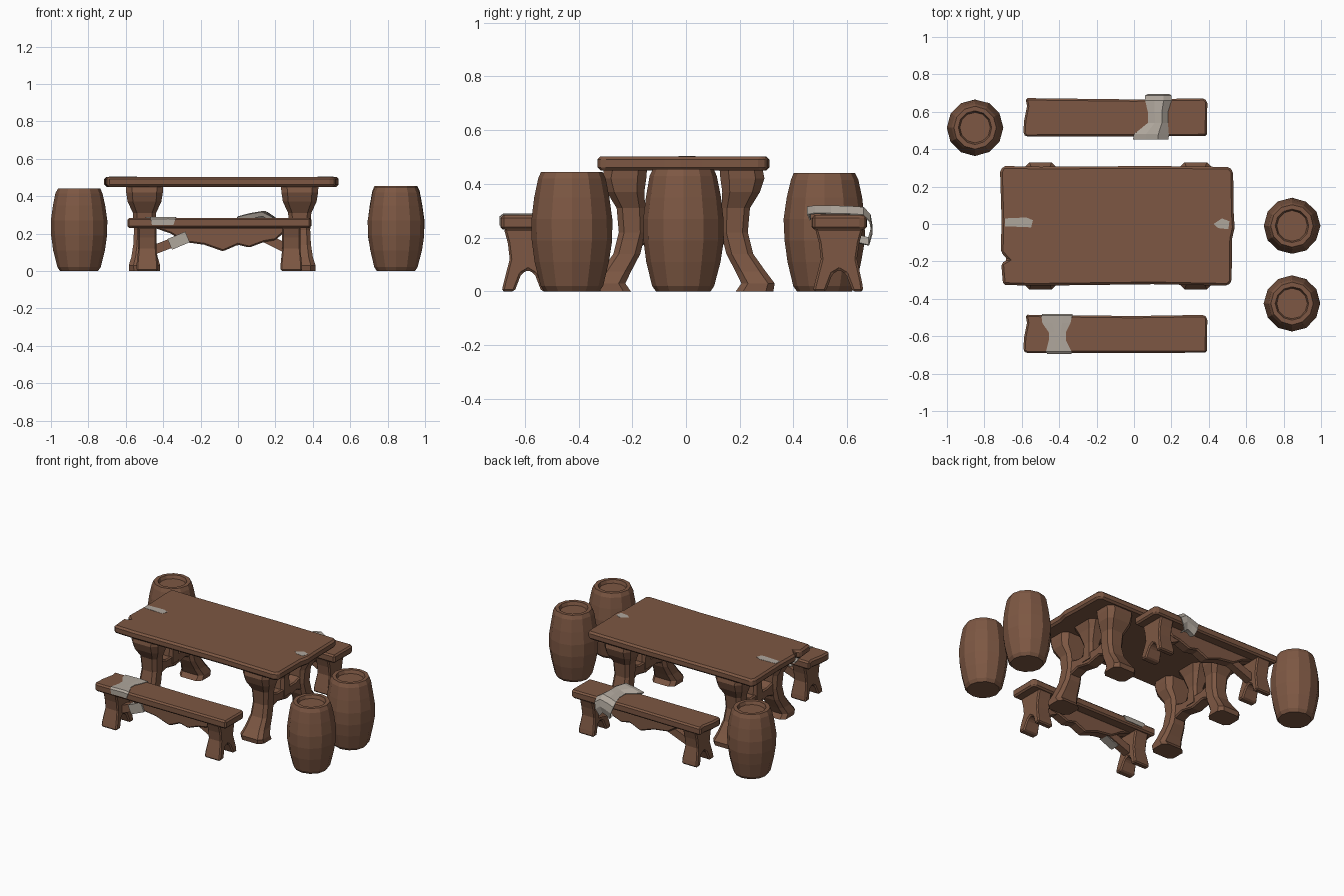
import bpy, bmesh, math, random
from mathutils import Vector

if "Cube" in bpy.data.objects:
    bpy.data.objects.remove(bpy.data.objects["Cube"])

random.seed(4)


def material(name, rgb):
    m = bpy.data.materials.new(name)
    m.diffuse_color = (*rgb, 1)
    m.use_nodes = True
    m.node_tree.nodes["Principled BSDF"].inputs["Base Color"].default_value = m.diffuse_color
    return m


wood = material("brown wood", (0.205, 0.096, 0.056))
grey = material("pale grey cloth", (0.43, 0.385, 0.335))


def finish(name, bm, mat, bevel=0.0):
    bmesh.ops.recalc_face_normals(bm, faces=bm.faces)
    me = bpy.data.meshes.new(name)
    bm.to_mesh(me)
    bm.free()
    me.materials.append(mat)
    ob = bpy.data.objects.new(name, me)
    bpy.context.collection.objects.link(ob)
    if bevel:
        mod = ob.modifiers.new("worn edges", 'BEVEL')
        mod.width, mod.segments, mod.limit_method = bevel, 1, 'ANGLE'
    return ob


def prism(name, pts, axis, lo, hi, mat=wood, bevel=0.008):
    """Extrude a 2D outline along x, y or z."""
    def place(p, d):
        return {'x': (d, p[0], p[1]), 'y': (p[0], d, p[1]), 'z': (p[0], p[1], d)}[axis]
    bm = bmesh.new()
    a = [bm.verts.new(place(p, lo)) for p in pts]
    b = [bm.verts.new(place(p, hi)) for p in pts]
    bm.faces.new(a)
    bm.faces.new(b)
    for i in range(len(pts)):
        j = (i + 1) % len(pts)
        bm.faces.new((a[i], a[j], b[j], b[i]))
    return finish(name, bm, mat, bevel)


def skin(name, rings, mat=wood):
    """Join closed rings of points into a capped solid."""
    bm = bmesh.new()
    vs = [[bm.verts.new(p) for p in r] for r in rings]
    n = len(vs[0])
    for a, b in zip(vs, vs[1:]):
        for i in range(n):
            bm.faces.new((a[i], a[(i + 1) % n], b[(i + 1) % n], b[i]))
    bm.faces.new(vs[0])
    bm.faces.new(vs[-1])
    return finish(name, bm, mat)


def post(name, sections):
    """Loft chamfered rectangles (cx, cy, z, half x, half y)."""
    rings = []
    for cx, cy, z, hx, hy in sections:
        c = 0.4 * min(hx, hy)
        ring = [(hx, hy - c), (hx - c, hy), (c - hx, hy), (-hx, hy - c),
                (-hx, c - hy), (c - hx, -hy), (hx - c, -hy), (hx, c - hy)]
        rings.append([(cx + x, cy + y, z) for x, y in ring])
    return skin(name, rings)


def bar(name, a, b, w, mat=wood):
    """Square strut between two points."""
    a, b = Vector(a), Vector(b)
    d = (b - a).normalized()
    s = d.cross(Vector((0, 1, 0))).normalized() * w
    t = d.cross(s).normalized() * w
    return skin(name, [[p + s + t, p - s + t, p - s - t, p + s - t] for p in (a, b)], mat)


# Barrels: bulged staves with a recessed lid
def barrel(name, x, y, h):
    prof = [(0.102, 0), (0.116, 0.02), (0.138, 0.11), (0.150, 0.19), (0.151, 0.27), (0.140, 0.35),
            (0.126, h - 0.025), (0.114, h), (0.090, h), (0.082, h - 0.022)]
    rings = []
    for r, z in prof:
        ring = []
        for i in range(12):
            a = i * math.tau / 12
            k = r * (1 + random.uniform(-0.012, 0.006))
            ring.append((x + k * math.cos(a), y + k * math.sin(a), z))
        rings.append(ring)
    skin(name, rings)


barrel("front_right_barrel", 0.845, -0.425, 0.445)
barrel("middle_right_barrel", 0.845, -0.01, 0.455)
barrel("back_left_barrel", -0.85, 0.515, 0.44)

# Table top with worn, notched outline
top = [(-0.70, -0.325), (-0.55, -0.33), (0.1, -0.322), (0.50, -0.33), (0.522, -0.31), (0.524, -0.08),
       (0.538, -0.02), (0.533, 0.06), (0.53, 0.28), (0.51, 0.305), (0.1, 0.31), (-0.5, 0.306),
       (-0.70, 0.31), (-0.716, 0.28), (-0.708, 0.02), (-0.712, -0.15), (-0.69, -0.175),
       (-0.675, -0.19), (-0.71, -0.21)]
prism("table_top", top, 'z', 0.45, 0.503, bevel=0.012)

# Table end frames: curved legs, cross beams and a short centre post
for side, cx in (("left", -0.5), ("right", 0.33)):
    for end, s in (("front", -1), ("back", 1)):
        shape = [(0.265, 0, 0.084, 0.07), (0.278, 0.03, 0.084, 0.062), (0.25, 0.075, 0.07, 0.056),
                 (0.21, 0.14, 0.06, 0.05), (0.19, 0.22, 0.056, 0.05), (0.195, 0.31, 0.062, 0.053),
                 (0.215, 0.37, 0.09, 0.07), (0.22, 0.42, 0.098, 0.082), (0.215, 0.455, 0.10, 0.08)]
        post(f"table_{end}_{side}_leg",
             [(cx, s * y - 0.01, z, hx, hy) for y, z, hx, hy in shape])
    beam = [(-0.2, 0.16), (-0.1, 0.19), (0, 0.17), (0.1, 0.19), (0.18, 0.16),
            (0.18, 0.28), (0.08, 0.25), (-0.1, 0.25), (-0.2, 0.28)]
    prism(f"table_{side}_cross_beam", beam, 'x', cx - 0.04, cx + 0.04)
    post(f"table_{side}_centre_post", [(cx, -0.01, 0.2, 0.045, 0.05), (cx, -0.01, 0.32, 0.04, 0.04),
                                       (cx, -0.01, 0.40, 0.06, 0.07), (cx, -0.01, 0.455, 0.08, 0.10)])

# Small grey patches set on the table
prism("left_table_patch", [(-0.69, -0.012), (-0.55, -0.018), (-0.54, 0.02), (-0.575, 0.035), (-0.69, 0.03)],
      'z', 0.499, 0.5045, grey, 0)
prism("right_table_patch", [(0.425, 0), (0.45, -0.022), (0.505, -0.028), (0.51, 0.015), (0.47, 0.03)],
      'z', 0.499, 0.5045, grey, 0)


# Benches: seat, forked legs, wavy apron and diagonal struts
def bench(label, cy):
    seat = [(-0.575, -0.103), (0.39, -0.10), (0.392, 0.085), (0.375, 0.102), (0.0, 0.096),
            (-0.58, 0.103), (-0.572, 0.06), (-0.588, -0.02), (-0.592, -0.09)]
    prism(f"{label}_bench_seat", [(x, y + cy) for x, y in seat], 'z', 0.23, 0.284, bevel=0.010)
    fork = [(-0.098, 0), (-0.05, 0), (-0.025, 0.065), (0, 0.08), (0.025, 0.065), (0.05, 0), (0.09, 0),
            (0.085, 0.035), (0.066, 0.12), (0.075, 0.18), (0.09, 0.235), (-0.09, 0.235),
            (-0.075, 0.18), (-0.068, 0.12), (-0.09, 0.035)]
    for side, cx in (("left", -0.485), ("right", 0.285)):
        leg = prism(f"{label}_bench_{side}_leg", [(y + cy, z) for y, z in fork], 'x',
                    cx - 0.05, cx + 0.05)
        # Flare the feet
        for v in leg.data.vertices:
            if v.co.z < 0.038:
                v.co.x = cx + (v.co.x - cx) * 1.15
    apron = [(-0.46, 0.235), (-0.36, 0.20), (-0.29, 0.155), (-0.18, 0.14), (-0.08, 0.105), (0.0, 0.14),
             (0.06, 0.125), (0.14, 0.155), (0.2, 0.165), (0.28, 0.235)]
    prism(f"{label}_bench_apron", apron, 'y', cy - 0.035, cy + 0.035)
    bar(f"{label}_bench_left_strut", (-0.47, cy, 0.105), (-0.25, cy, 0.19), 0.025)
    bar(f"{label}_bench_right_strut", (0.28, cy, 0.11), (0.12, cy, 0.19), 0.025)


bench("front", -0.588)
bench("back", 0.57)
bar("front_bench_strut_wrap", (-0.365, -0.603, 0.142), (-0.27, -0.603, 0.182), 0.031, grey)


# Draped cloth: rows of (y, z, x0, x1) with a raised middle fold
def cloth(name, rows, fold):
    bm = bmesh.new()
    grid = []
    for y, z, x0, x1 in rows:
        grid.append([bm.verts.new((x0 + (x1 - x0) * t, y, z + fold * k))
                     for t, k in ((0, 0), (0.35, 0.6), (0.7, 1), (1, 0))])
    for a, b in zip(grid, grid[1:]):
        for i in range(3):
            bm.faces.new((a[i], a[i + 1], b[i + 1], b[i]))
    ob = finish(name, bm, grey)
    mod = ob.modifiers.new("thickness", 'SOLIDIFY')
    mod.thickness, mod.offset = 0.005, 0


cloth("front_bench_cloth", [(-0.692, 0.245, -0.46, -0.345), (-0.692, 0.276, -0.465, -0.335),
                            (-0.68, 0.285, -0.47, -0.335), (-0.62, 0.285, -0.455, -0.365),
                            (-0.58, 0.285, -0.455, -0.365), (-0.53, 0.285, -0.49, -0.34),
                            (-0.49, 0.285, -0.495, -0.33), (-0.483, 0.272, -0.49, -0.33),
                            (-0.483, 0.25, -0.47, -0.34)], 0.002)
cloth("back_bench_cloth", [(0.462, 0.265, 0.02, 0.18), (0.453, 0.286, -0.005, 0.185),
                           (0.48, 0.290, 0.0, 0.185), (0.54, 0.289, 0.075, 0.18),
                           (0.60, 0.288, 0.075, 0.18), (0.66, 0.284, 0.06, 0.20),
                           (0.685, 0.258, 0.06, 0.20), (0.692, 0.215, 0.075, 0.19),
                           (0.68, 0.172, 0.09, 0.17), (0.645, 0.18, 0.09, 0.17)], 0.028)
